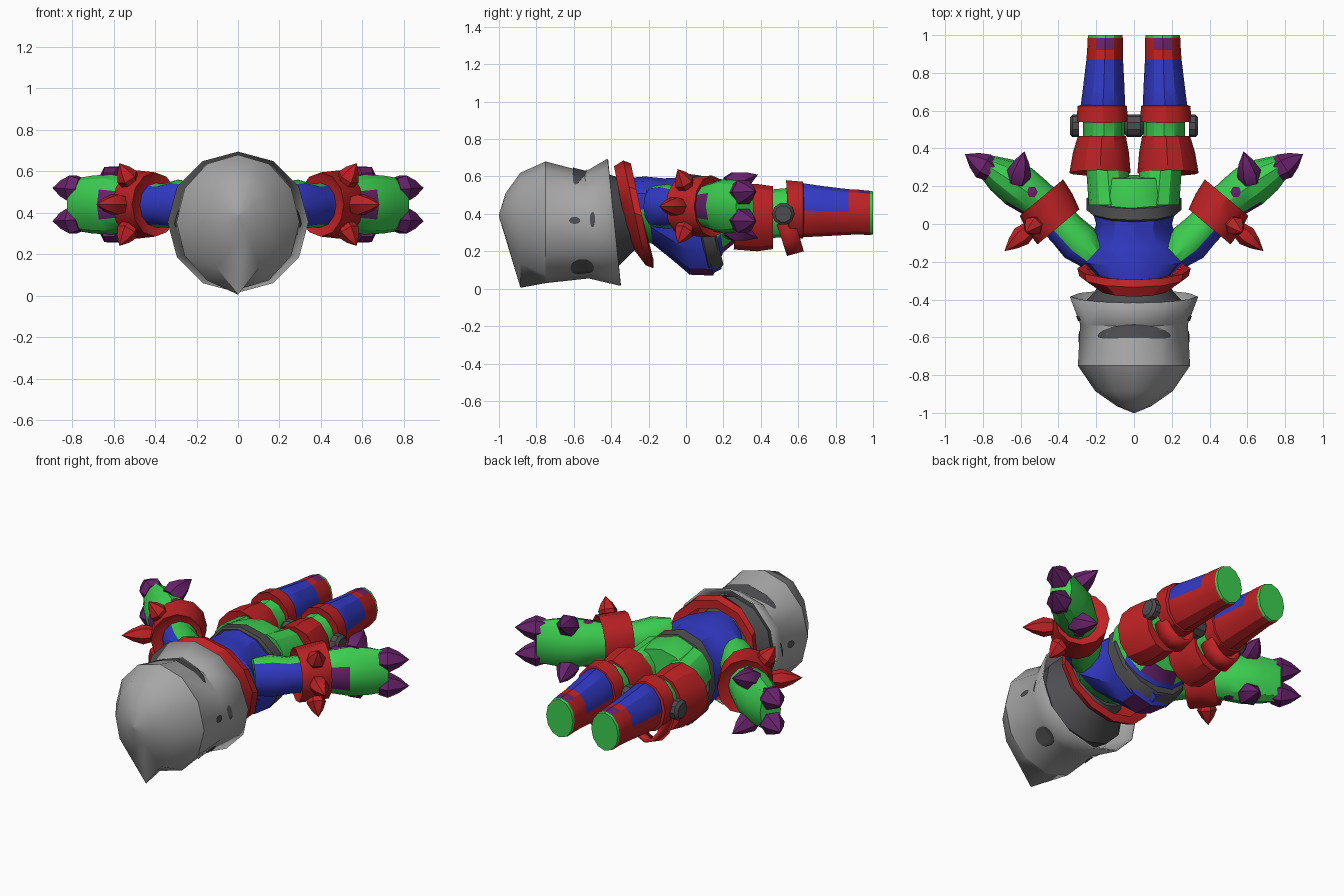
import bpy, bmesh, math
from mathutils import Vector
from mathutils.bvhtree import BVHTree

cube = bpy.data.objects.get("Cube")
if cube:
    bpy.data.objects.remove(cube)

COLOURS = {
    "light_grey": (0.38, 0.38, 0.38), "dark_grey": (0.075, 0.075, 0.08),
    "red": (0.52, 0.016, 0.018), "blue": (0.032, 0.042, 0.56),
    "green": (0.045, 0.62, 0.08), "purple": (0.14, 0.017, 0.15),
}
GREY, DARK, RED, BLUE, GREEN, PURPLE = range(6)
MATS = []
for label, rgb in COLOURS.items():
    m = bpy.data.materials.new(label)
    m.use_nodes = True
    m.diffuse_color = (*rgb, 1)
    m.node_tree.nodes["Principled BSDF"].inputs["Base Color"].default_value = (*rgb, 1)
    MATS.append(m)


def finish(name, bm, rule, mirror=False, thick=0.0):
    """Colour faces by rule, then turn the mesh into an object."""
    bmesh.ops.recalc_face_normals(bm, faces=bm.faces)
    bm.normal_update()
    for f in bm.faces:
        f.material_index = rule(f) if callable(rule) else rule
    me = bpy.data.meshes.new(name)
    bm.to_mesh(me)
    bm.free()
    for m in MATS:
        me.materials.append(m)
    ob = bpy.data.objects.new(name, me)
    bpy.context.collection.objects.link(ob)
    if thick:
        mod = ob.modifiers.new("thickness", "SOLIDIFY")
        mod.thickness = thick
    if mirror:
        ob.modifiers.new("mirror", "MIRROR")
    bpy.ops.object.select_all(action="DESELECT")
    ob.select_set(True)
    bpy.context.view_layer.objects.active = ob
    bpy.ops.object.shade_smooth_by_angle(angle=math.radians(32))
    return ob


def loft(name, rings, rule, heading=90, n=12, caps=(True, True), **kw):
    """Rings are (x, y, z, side radius, height radius, lean along the axis)."""
    bm = bmesh.new()
    h = math.radians(heading)
    fwd = Vector((math.cos(h), math.sin(h), 0))
    side = Vector((math.sin(h), -math.cos(h), 0))
    loops = []
    for x, y, z, ru, rv, lean in rings:
        loop = []
        for k in range(n):
            a = math.tau * k / n
            p = Vector((x, y, z)) + side * math.cos(a) * ru
            p += Vector((0, 0, math.sin(a) * rv)) + fwd * lean * math.sin(a)
            loop.append(bm.verts.new(p))
        loops.append(loop)
    for a, b in zip(loops, loops[1:]):
        for k in range(n):
            j = (k + 1) % n
            bm.faces.new((a[k], a[j], b[j], b[k]))
    for use, loop in zip(caps, (loops[0], loops[-1])):
        if use:
            bm.faces.new(loop)
    return finish(name, bm, rule, **kw)


def spike(name, base, tip, r, colour, n=6):
    """Swollen pointed cone between two points, mirrored."""
    bm = bmesh.new()
    base, tip = Vector(base), Vector(tip)
    q = (tip - base).to_track_quat("Z", "Y")
    loops = []
    for t, s in ((0, 0.8), (0.3, 1), (0.65, 0.62)):
        loops.append([bm.verts.new(base.lerp(tip, t) + q @ Vector(
            (r * s * math.cos(math.tau * k / n), r * s * math.sin(math.tau * k / n), 0)))
            for k in range(n)])
    end = bm.verts.new(tip)
    bm.faces.new(loops[0])
    for k in range(n):
        j = (k + 1) % n
        for a, b in zip(loops, loops[1:]):
            bm.faces.new((a[k], a[j], b[j], b[k]))
        bm.faces.new((loops[-1][k], loops[-1][j], end))
    finish(name, bm, colour, mirror=True)


# Helmet: flared open rim, swelling crown and a pointed chin
helmet = loft("helmet", [
    (0, -0.385, 0.355, 0.34, 0.34, -0.035),
    (0, -0.53, 0.34, 0.285, 0.285, -0.01),
    (0, -0.75, 0.355, 0.297, 0.325, 0.0),
    (0, -0.885, 0.36, 0.205, 0.26, 0.0),
    (0, -0.965, 0.39, 0.09, 0.12, 0.0),
    (0, -1.0, 0.39, 0.005, 0.005, 0.0),
], GREY, caps=(False, True), thick=0.008)
chin = min((v for v in helmet.data.vertices if v.co.y < -0.8), key=lambda v: v.co.z)
chin.co.z = 0.005
tree = BVHTree.FromObject(helmet, bpy.context.evaluated_depsgraph_get())


def helmet_spot(name, y, degrees, half_y, half_angle, bend=0.0, mirror=True):
    """Thin oval painted on to the helmet, projected outward from its axis."""
    bm = bmesh.new()
    segs, steps = 20, 5

    def point(u, v):
        a = math.radians(degrees) + u * half_angle
        d = Vector((math.cos(a), 0, math.sin(a)))
        start = Vector((0, y + v * half_y + bend * u * u, 0.35)) + d
        hit = tree.ray_cast(start, -d)[0]
        return bm.verts.new(hit + d * 0.006)

    centre = point(0, 0)
    loops = [[point(s / steps * math.cos(math.tau * k / segs), s / steps * math.sin(math.tau * k / segs))
              for k in range(segs)] for s in range(1, steps + 1)]
    for k in range(segs):
        j = (k + 1) % segs
        bm.faces.new((centre, loops[0][k], loops[0][j]))
        for a, b in zip(loops, loops[1:]):
            bm.faces.new((a[k], b[k], b[j], a[j]))
    finish(name, bm, DARK, mirror=mirror)


helmet_spot("brow_mark", -0.567, 90, 0.037, 0.75, bend=-0.025, mirror=False)
helmet_spot("lower_spot", -0.555, -53, 0.062, 0.2)
helmet_spot("cheek_spot", -0.595, 3, 0.03, 0.065)
helmet_spot("cheek_slot", -0.5, 4, 0.014, 0.14)

# Dark head filling the helmet and the neck behind it
loft("head_and_neck", [
    (0, -0.6, 0.35, 0.24, 0.24, 0), (0, -0.43, 0.355, 0.275, 0.275, -0.03),
    (0, -0.36, 0.38, 0.21, 0.225, -0.035), (0, -0.27, 0.41, 0.15, 0.17, -0.03),
], DARK)

# Collar: leaning flared ring
loft("collar", [
    (0, -0.345, 0.45, 0.19, 0.205, -0.04), (0, -0.275, 0.405, 0.29, 0.28, -0.06),
    (0, -0.235, 0.39, 0.3, 0.28, -0.06), (0, -0.235, 0.39, 0.25, 0.23, -0.06),
], RED, caps=(True, False))


def torso_rule(f):
    c = f.calc_center_median()
    if c.y < -0.2 and c.z < 0.4 or c.y > 0.07 and c.z > 0.25:
        return GREEN
    return PURPLE if c.y > 0.04 and f.normal.z < -0.7 else BLUE


# Torso and hips
loft("torso", [
    (0, -0.3, 0.43, 0.17, 0.16, -0.03), (0, -0.2, 0.42, 0.27, 0.18, -0.02),
    (0, -0.1, 0.375, 0.235, 0.215, -0.02), (0, 0.0, 0.335, 0.2, 0.26, -0.02),
    (0, 0.1, 0.335, 0.23, 0.265, -0.045), (0, 0.17, 0.395, 0.24, 0.2, -0.03),
    (0, 0.25, 0.41, 0.2, 0.165, -0.01),
], torso_rule)
loft("belt", [
    (0, 0.065, 0.345, 0.235, 0.255, -0.055), (0, 0.075, 0.345, 0.252, 0.268, -0.055),
    (0, 0.135, 0.36, 0.252, 0.245, -0.055), (0, 0.145, 0.36, 0.235, 0.23, -0.055),
], DARK)
loft("buckle", [(0, 0.12, 0.11, 0.06, 0.04, 0), (0, 0.19, 0.145, 0.06, 0.04, 0)], BLUE, n=4)


# Legs
def leg_rule(f):
    c = f.calc_center_median()
    if c.y < 0.56 or c.y > 0.97:
        return GREEN
    if c.y < 0.63 or f.normal.z < 0.2:
        return RED
    return BLUE if c.y < 0.88 else (PURPLE if c.y > 0.92 and f.normal.z > 0.8 else RED)


loft("legs", [
    (0.125, 0.1, 0.42, 0.115, 0.15, 0), (0.14, 0.28, 0.4, 0.112, 0.14, 0),
    (0.16, 0.45, 0.4, 0.11, 0.13, 0), (0.16, 0.56, 0.41, 0.11, 0.13, 0),
    (0.165, 0.62, 0.42, 0.118, 0.145, 0), (0.16, 0.72, 0.415, 0.11, 0.135, 0),
    (0.155, 0.87, 0.41, 0.097, 0.122, 0), (0.153, 0.92, 0.41, 0.095, 0.12, 0),
    (0.152, 0.985, 0.405, 0.093, 0.118, 0), (0.152, 1.0, 0.405, 0.09, 0.115, 0),
], leg_rule, mirror=True)
loft("thigh_guards", [
    (0.165, 0.29, 0.385, 0.11, 0.13, 0), (0.18, 0.27, 0.385, 0.162, 0.175, 0.015),
    (0.175, 0.38, 0.38, 0.148, 0.18, 0), (0.17, 0.465, 0.38, 0.127, 0.168, 0),
    (0.165, 0.465, 0.39, 0.1, 0.12, 0),
], RED, mirror=True)
loft("shin_bands", [
    (0.165, 0.54, 0.42, 0.1, 0.12, 0), (0.168, 0.545, 0.425, 0.137, 0.155, -0.01),
    (0.168, 0.625, 0.42, 0.13, 0.152, 0), (0.165, 0.635, 0.42, 0.1, 0.12, 0),
], RED, mirror=True)
loft("knee_loops", [
    (0.165, 0.5, 0.3, 0.1, 0.125, -0.04), (0.165, 0.59, 0.335, 0.1, 0.135, -0.04),
], RED, caps=(False, False), mirror=True, thick=0.02)
for name, x in (("inner_knee_discs", 0.0), ("outer_knee_discs", 0.29)):
    loft(name, [(x, 0.52, 0.4, 0.06, 0.06, 0), (x + 0.035, 0.52, 0.4, 0.06, 0.06, 0),
                (x + 0.05, 0.52, 0.4, 0.045, 0.045, 0)], DARK, heading=0, n=10, mirror=True)

# Arms: blue sleeve on the outer side, bare on the inner
loft("arms", [
    (0.22, -0.17, 0.44, 0.08, 0.11, 0), (0.29, -0.1, 0.44, 0.11, 0.12, 0),
    (0.36, -0.03, 0.435, 0.1, 0.105, 0), (0.46, 0.08, 0.44, 0.1, 0.11, 0),
], lambda f: BLUE if f.normal.dot(Vector((0.7, -0.72, 0))) > 0.45 else GREEN,
    heading=44, mirror=True)
loft("wrist_cuffs", [
    (0.41, 0.0, 0.44, 0.11, 0.12, 0), (0.40, -0.015, 0.44, 0.145, 0.155, 0),
    (0.445, 0.06, 0.44, 0.155, 0.16, 0), (0.49, 0.14, 0.44, 0.15, 0.165, 0),
    (0.48, 0.125, 0.44, 0.11, 0.12, 0),
], RED, heading=50, mirror=True)
for name, rise in (("upper", 53), ("middle", 0), ("lower", -53)):
    a = math.radians(rise)
    d = Vector((0.75 * math.cos(a), -0.66 * math.cos(a), math.sin(a)))
    c = Vector((0.46, 0.055, 0.44))
    spike(name + "_cuff_spikes", c + d * 0.13, c + d * (0.3 if rise == 0 else 0.25), 0.055, RED)


# Hands with claws
def hand_rule(f):
    c = f.calc_center_median()
    return PURPLE if c.x < 0.67 and f.normal.dot(Vector((0.6, -0.8, 0))) > 0.8 else GREEN


loft("hands", [
    (0.46, 0.09, 0.44, 0.1, 0.11, 0), (0.54, 0.15, 0.44, 0.11, 0.13, 0),
    (0.61, 0.2, 0.44, 0.118, 0.145, 0), (0.7, 0.26, 0.44, 0.1, 0.14, 0),
    (0.79, 0.315, 0.44, 0.06, 0.125, 0),
], hand_rule, heading=37, mirror=True)
for name, sign in (("upper", 1), ("lower", -1)):
    spike(name + "_finger_claws", (0.755, 0.28, 0.44 + sign * 0.075),
          (0.895, 0.37, 0.44 + sign * 0.08), 0.072, PURPLE)
    spike(name + "_thumb_claws", (0.62, 0.22, 0.44 + sign * 0.11),
          (0.58, 0.385, 0.44 + sign * 0.17), 0.066, PURPLE)
    spike(name + "_wrist_spots", (0.54, 0.17, 0.44 + sign * 0.13),
          (0.54, 0.17, 0.44 + sign * 0.139), 0.03, PURPLE)
